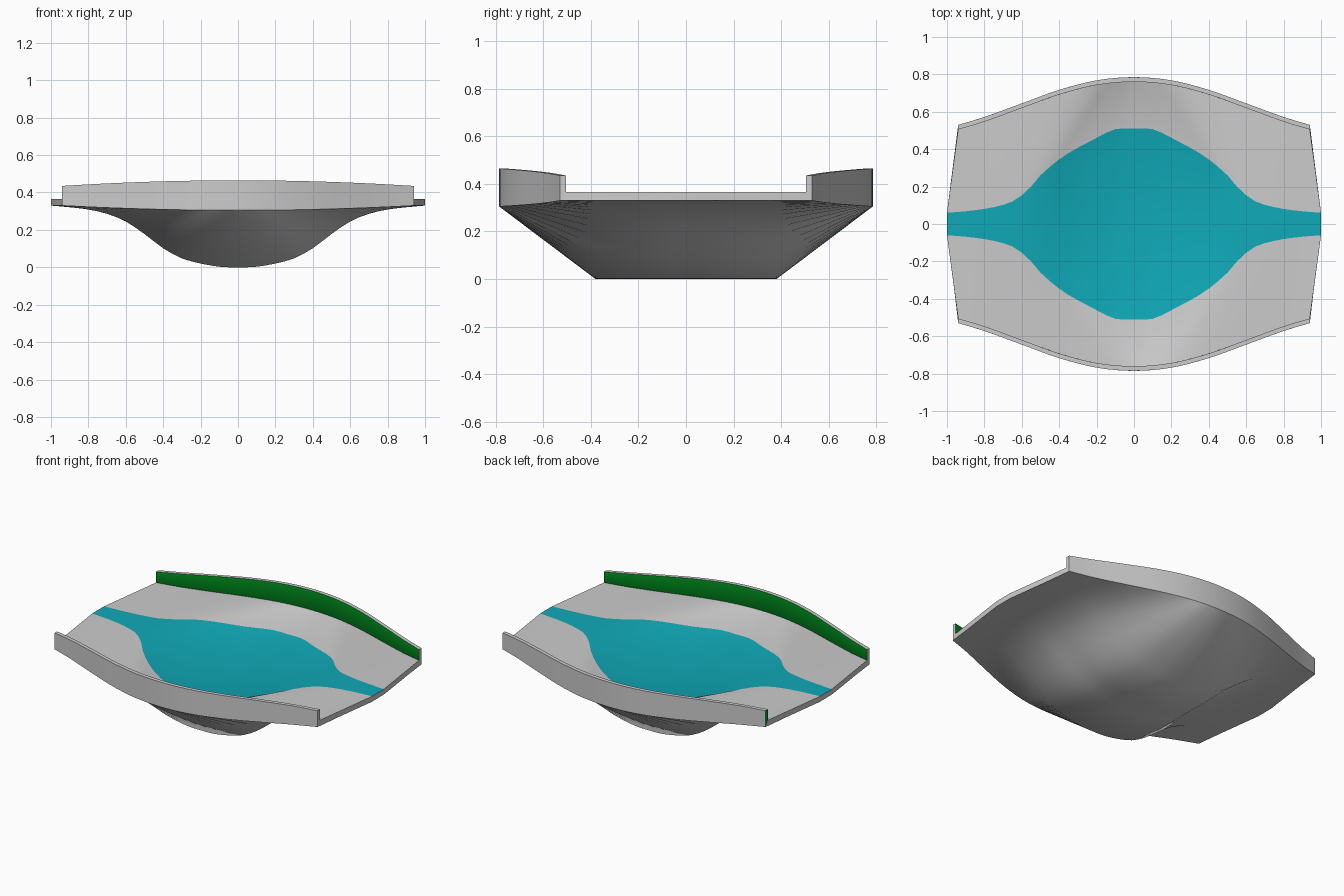
import bpy, bmesh, math

if "Cube" in bpy.data.objects:
    bpy.data.objects.remove(bpy.data.objects["Cube"])


def material(name, rgb):
    m = bpy.data.materials.new(name)
    m.diffuse_color = (*rgb, 1)
    m.use_nodes = True
    m.node_tree.nodes["Principled BSDF"].inputs["Base Color"].default_value = m.diffuse_color
    return m


teal = material("water_teal", (0.005, 0.40, 0.48))
green = material("rail_green", (0.0, 0.32, 0.015))


def curve(pts, x):
    """Smooth interpolation through symmetric profile points."""
    x = abs(x)
    n = len(pts)
    i = max(k for k in range(n - 1) if pts[k][0] <= x + 1e-9)

    def slope(k):
        if k == 0:
            return 0.0
        a, b = pts[k - 1], pts[min(k + 1, n - 1)]
        return (b[1] - a[1]) / (b[0] - a[0])

    (x0, y0), (x1, y1) = pts[i], pts[i + 1]
    h = x1 - x0
    u = (x - x0) / h
    return ((2*u**3 - 3*u*u + 1) * y0 + (u**3 - 2*u*u + u) * h * slope(i)
            + (3*u*u - 2*u**3) * y1 + (u**3 - u*u) * h * slope(i + 1))


# underside height, channel half width, rail outline, and rim fan position
BELLY = [(0, 0), (.08, .001), (.2, .02), (.3, .048), (.4, .102), (.5, .178),
         (.6, .245), (.7, .286), (.8, .309), (.9, .321), (1, .33)]
CHANNEL = [(0, .51), (.1, .507), (.22, .45), (.38, .36), (.5, .26), (.56, .19),
           (.64, .125), (.75, .09), (.88, .07), (1, .06)]
RAIL = [(0, .785), (.2, .768), (.4, .717), (.6, .645), (.8, .572), (.94, .53)]
FAN = [(0, 0), (.2, .06), (.4, .14), (.5, .21), (.6, .34), (.75, .6), (1, .94)]
STEPS = [i / 20 - 1 for i in range(41)]
WALL = 0.025


def edge_values(x):
    s = (x / .94) ** 2
    zb = .305 + .025 * s
    return curve(RAIL, x), zb, zb + .035, .465 - .03 * s


def hull_section(t):
    z = max(0, curve(BELLY, t))
    d = max(0, (.33 - z) / .33)
    xr = math.copysign(curve(FAN, t), t)
    yr, zb, zt, _ = edge_values(xr)
    w = curve(CHANNEL, t)
    under = .36 + .02 * d
    xu = t * (1 - .04 * abs(t) ** 8)
    half = [(t, w, .365 - .085 * d ** 1.5), (xr, yr - WALL, zt),
            (xr, yr, zb), (xu, under, z), (t, .06, z)]
    return half + [(x, -y, h) for x, y, h in reversed(half)]


def rail_section(side):
    def section(t):
        x = .94 * t
        yr, zb, zt, top = edge_values(x)
        ring = [(yr - WALL, zt - .004), (yr - WALL, top), (yr, top), (yr, zb)]
        return [(x, side * y, h) for y, h in ring]
    return section


def loft(name, section, mats, coloured, caps, coloured_cap=False):
    bm = bmesh.new()
    rings = [[bm.verts.new(p) for p in section(t)] for t in STEPS]
    n = len(rings[0])
    for a, b in zip(rings, rings[1:]):
        for i in range(n):
            j = (i + 1) % n
            f = bm.faces.new((a[i], a[j], b[j], b[i]))
            f.material_index = int(i in coloured)
    for ring in (rings[0], rings[-1]):
        for cap in caps:
            f = bm.faces.new([ring[i] for i in cap])
            f.material_index = int(coloured_cap and ring is rings[0])
    bmesh.ops.recalc_face_normals(bm, faces=bm.faces)
    mesh = bpy.data.meshes.new(name)
    bm.to_mesh(mesh)
    bm.free()
    for m in mats:
        mesh.materials.append(m)
    ob = bpy.data.objects.new(name, mesh)
    bpy.context.collection.objects.link(ob)
    bpy.ops.object.select_all(action='DESELECT')
    ob.select_set(True)
    bpy.context.view_layer.objects.active = ob
    bpy.ops.object.shade_smooth_by_angle(angle=math.radians(40))
    return ob


# valley shell with its water channel
loft("valley_shell", hull_section, [None, teal], {9},
     [(0, 1, 2, 3), (0, 3, 4), (0, 4, 5, 9), (5, 6, 9), (6, 7, 8, 9)])
# curved rails, green on the inside
loft("front_rail", rail_section(-1), [None, green], {0}, [(0, 1, 2, 3)])
loft("back_rail", rail_section(1), [None, green], {0}, [(0, 1, 2, 3)], True)
